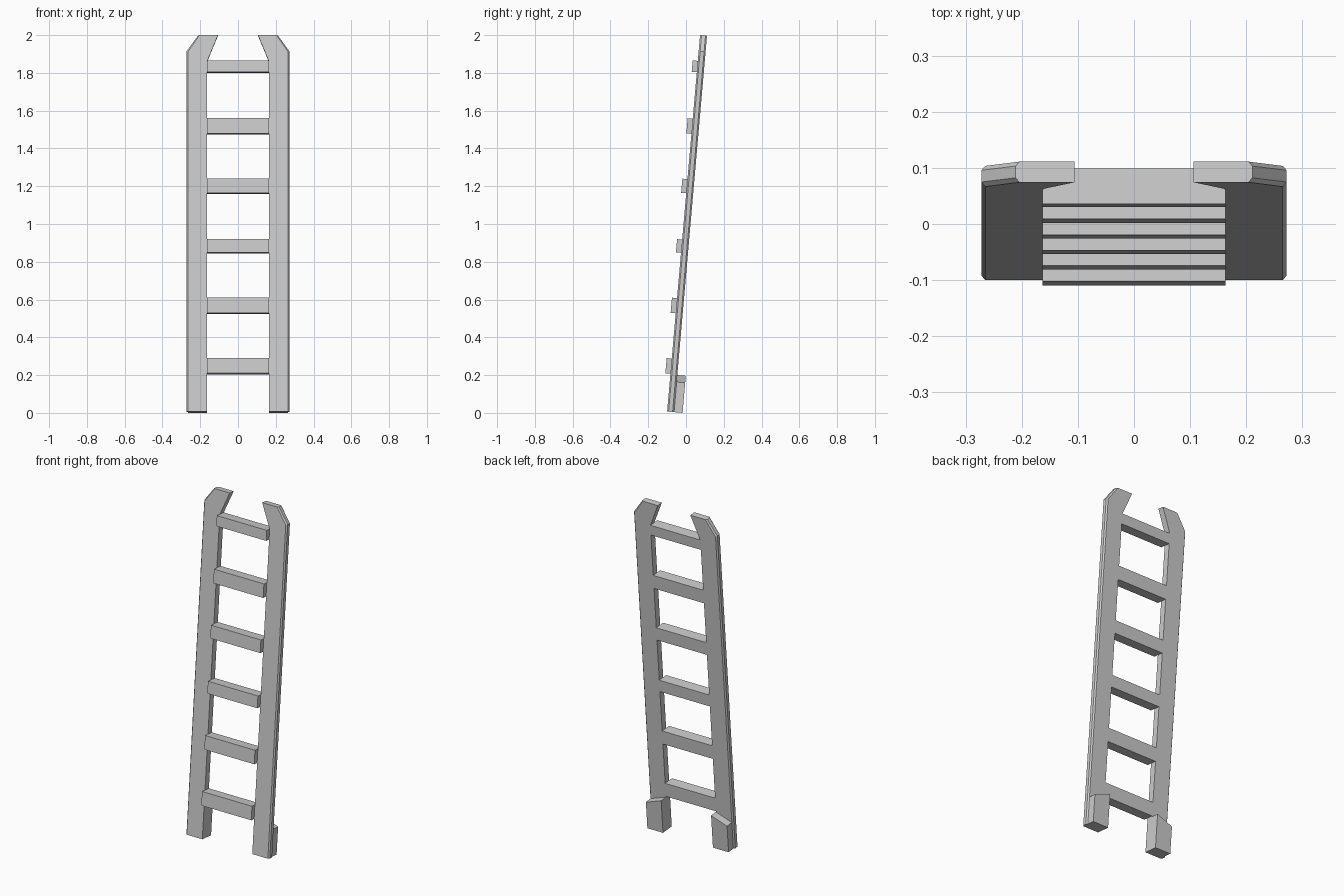
import bpy, bmesh, math

if "Cube" in bpy.data.objects:
    bpy.data.objects.remove(bpy.data.objects["Cube"])

LEAN = math.radians(5)
THICK = 0.037       # rail thickness
INNER = 0.163       # rail inner edge
STEP_OUT = 0.027    # how far rungs stand proud of the rails
BASE_Z = 0.0072


def loft(name, loops):
    """Skin a stack of matching (x, depth, height) loops, then lean the part back."""
    bm = bmesh.new()
    rings = [[bm.verts.new(p) for p in loop] for loop in loops]
    n = len(rings[0])
    for a, b in zip(rings, rings[1:]):
        for i in range(n):
            j = (i + 1) % n
            bm.faces.new((a[i], a[j], b[j], b[i]))
    bm.faces.new(rings[0][::-1])
    bm.faces.new(rings[-1])
    bmesh.ops.recalc_face_normals(bm, faces=bm.faces)
    mesh = bpy.data.meshes.new(name)
    bm.to_mesh(mesh)
    bm.free()
    obj = bpy.data.objects.new(name, mesh)
    obj.rotation_euler = (-LEAN, 0, 0)
    obj.location = (0, -0.1, BASE_Z)
    bpy.context.collection.objects.link(obj)
    return obj


def at_depth(profile, depth, side=1):
    return [(side * x, depth, h) for x, h in profile]


# Rail outlines: full width in the middle, narrower on the front and back faces
full = [(INNER, 0), (0.272, 0), (0.272, 1.915), (0.211, 2.0), (0.106, 2.0), (INNER, 1.862)]
slim = [(INNER, 0), (0.265, 0), (0.265, 1.912), (0.204, 2.0), (0.106, 2.0), (INNER, 1.862)]
# Foot outline with a top sloping down to the outside
foot = [(INNER, 0), (0.265, 0), (0.265, 0.16), (INNER, 0.197)]

for side, label in ((-1, "left"), (1, "right")):
    loft(label + "_rail", [at_depth(slim, 0, side), at_depth(full, 0.008, side),
                           at_depth(full, THICK - 0.008, side), at_depth(slim, THICK, side)])
    loft(label + "_foot", [at_depth(foot, THICK, side), at_depth(foot, 0.082, side)])

# Rungs: bottom and top heights of the front faces
rungs = [(0.21, 0.29), (0.53, 0.61), (0.85, 0.92), (1.165, 1.24), (1.48, 1.56), (1.806, 1.866)]
for i, heights in enumerate(rungs):
    lo, hi = [(z - BASE_Z - STEP_OUT * math.sin(LEAN)) / math.cos(LEAN) for z in heights]
    rect = [(-INNER, lo), (INNER, lo), (INNER, hi), (-INNER, hi)]
    loft("rung_%d" % (i + 1), [at_depth(rect, -STEP_OUT), at_depth(rect, THICK)])
